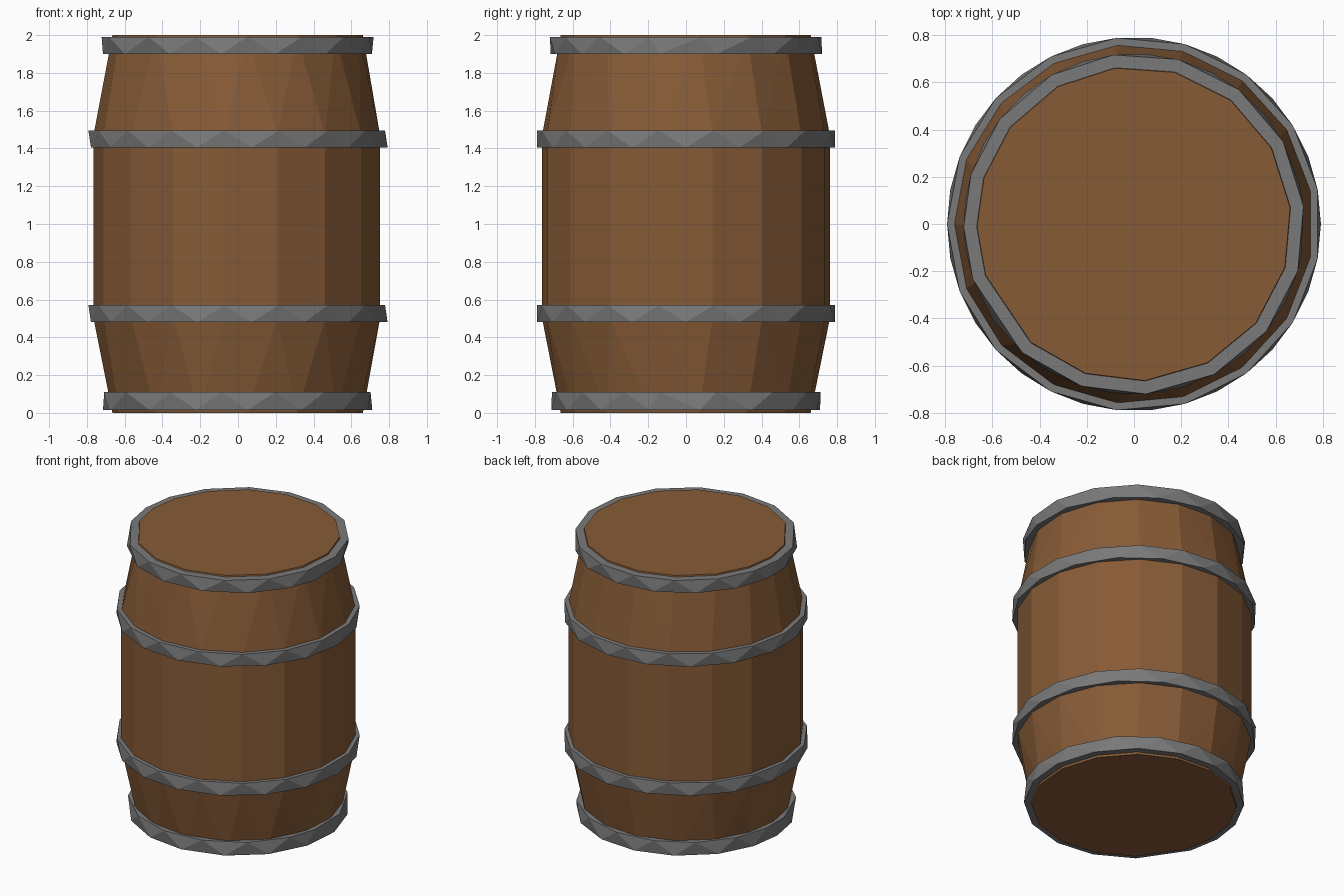
import bpy, bmesh
from math import cos, sin, radians

if "Cube" in bpy.data.objects:
    bpy.data.objects.remove(bpy.data.objects["Cube"])

# slightly uneven end ring, and its staggered partner
A = [6, 29, 52, 75, 97, 119, 142, 163, 181, 199, 229, 252, 274, 298, 321, 344]
B = [13, 40, 63, 86, 108, 130, 152, 172, 188, 214, 240, 263, 286, 310, 333, 349]
# regular 17-sided belly rings, half a step apart
M = [180 + 360 * k / 17 for k in range(17)]
N = [360 * k / 17 for k in range(17)]


def material(name, colour):
    m = bpy.data.materials.new(name)
    m.diffuse_color = (*colour, 1)
    m.use_nodes = True
    m.node_tree.nodes["Principled BSDF"].inputs["Base Color"].default_value = m.diffuse_color
    return m


def hull(rings):
    """Faceted convex shell through rings of (angles, radius, z)."""
    bm = bmesh.new()
    for angles, r, z in rings:
        for a in angles:
            bm.verts.new((r * cos(radians(a)), r * sin(radians(a)), z))
    bmesh.ops.convex_hull(bm, input=bm.verts[:])
    bmesh.ops.dissolve_limit(bm, angle_limit=radians(0.5), verts=bm.verts[:], edges=bm.edges[:])
    bm.normal_update()
    return bm


def finish(bm, name, mat):
    bmesh.ops.recalc_face_normals(bm, faces=bm.faces[:])
    me = bpy.data.meshes.new(name)
    bm.to_mesh(me)
    bm.free()
    me.materials.append(mat)
    bpy.context.collection.objects.link(bpy.data.objects.new(name, me))


def hoop(name, low, high, z0, z1, r, inner):
    bm = hull([(low, r, z0), (high, r, z1)])
    # swap the solid caps for narrow lips
    caps = [f for f in bm.faces if abs(f.normal.z) > 0.9]
    bmesh.ops.inset_region(bm, faces=caps, thickness=r - inner, use_even_offset=True)
    bmesh.ops.delete(bm, geom=caps, context='FACES')
    finish(bm, name, iron)


wood = material("wood", (0.242, 0.105, 0.038))
iron = material("iron", (0.195, 0.195, 0.195))

# wooden body
finish(hull([(A, 0.665, 0), (M, 0.765, 0.5), (M, 0.765, 1.47), (A, 0.665, 2)]), "barrel_body", wood)

# iron hoops
hoop("bottom_hoop", A, B, 0.015, 0.11, 0.715, 0.665)
hoop("lower_hoop", N, M, 0.48, 0.57, 0.792, 0.752)
hoop("upper_hoop", N, M, 1.405, 1.495, 0.792, 0.752)
hoop("top_hoop", B, A, 1.9, 1.99, 0.722, 0.667)
